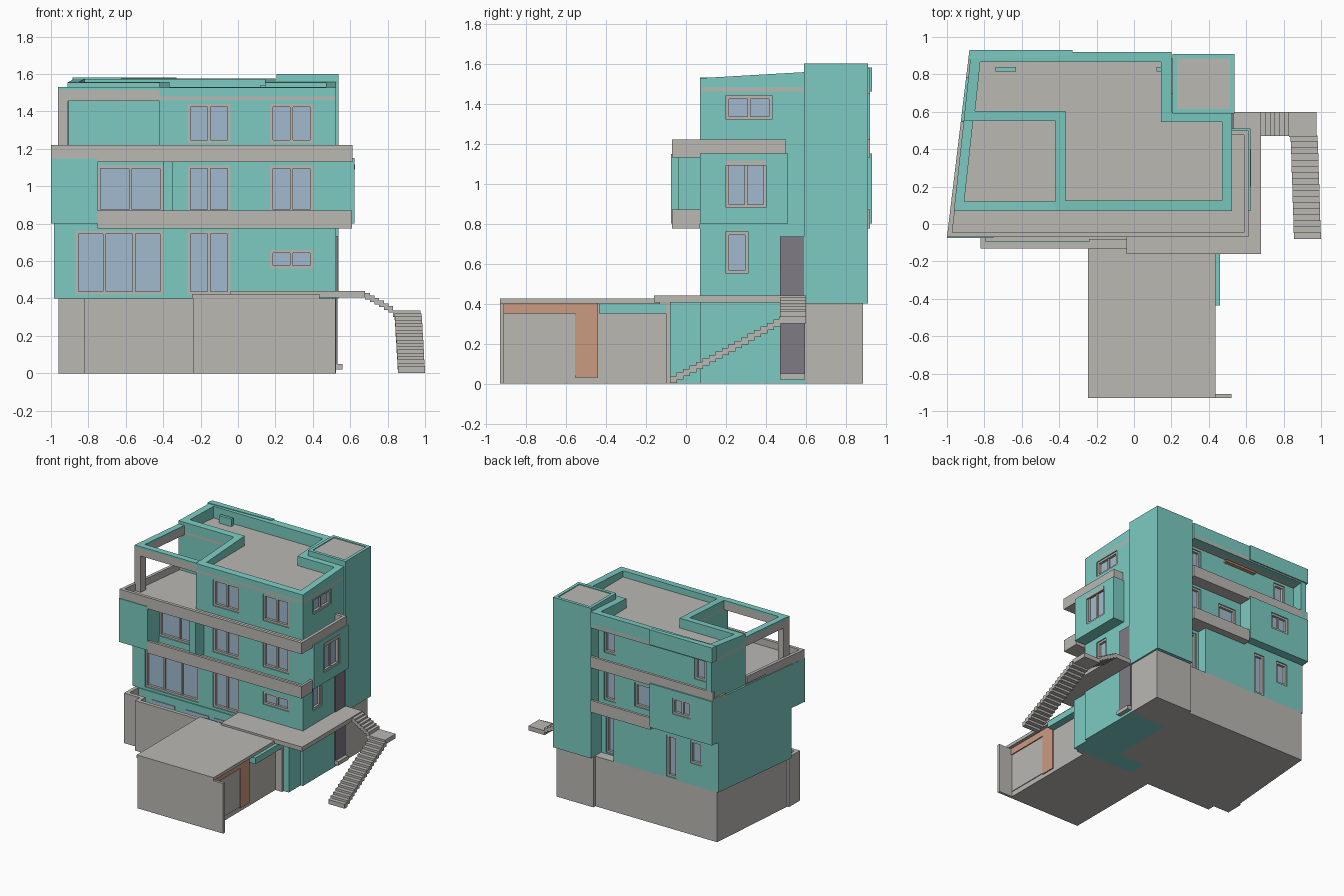
import bpy
import bmesh
from mathutils import Vector

old = bpy.data.objects.get("Cube")
if old:
    bpy.data.objects.remove(old, do_unlink=True)


def material(name, rgb):
    m = bpy.data.materials.new(name)
    m.use_nodes = True
    m.diffuse_color = (*rgb, 1)
    m.node_tree.nodes["Principled BSDF"].inputs["Base Color"].default_value = (*rgb, 1)
    return m


TEAL = material("teal render", (.20, .60, .54))
GREY = material("concrete grey", (.49, .48, .45))
GLASS = material("pale blue glass", (.36, .49, .62))
CLAY = material("clay red", (.60, .32, .22))
DARK = material("dark door", (.21, .20, .23))


def box(x0, x1, y0, y1, z0, z1, slope=0):
    return [(x0, y0), (x1, y0), (x1, y1), (x0, y1)], z0, z1, slope


def strip(path, w, z0, z1, slope=0, closed=False):
    """Mitred wall of width w on the left of a path."""
    p = [Vector(q) for q in path]
    n, inner = len(p), []
    for i, q in enumerate(p):
        dirs = []
        if closed or i > 0:
            dirs.append((q - p[i - 1]).normalized())
        if closed or i < n - 1:
            dirs.append((p[(i + 1) % n] - q).normalized())
        normals = [Vector((-d.y, d.x)) for d in dirs]
        m = sum(normals, Vector((0, 0))).normalized()
        inner.append(q + m * w / m.dot(normals[0]))
    return [([p[i], p[(i + 1) % n], inner[(i + 1) % n], inner[i]], z0, z1, slope)
            for i in range(n if closed else n - 1)]


def solid(name, mat, *prisms):
    """One object from upright prisms; slope tilts the tops along y."""
    bm = bmesh.new()
    for pts, z0, z1, slope in prisms:
        lo = [bm.verts.new((x, y, z0)) for x, y in pts]
        hi = [bm.verts.new((x, y, z1 + slope * y)) for x, y in pts]
        bm.faces.new(lo[::-1])
        bm.faces.new(hi)
        for i in range(len(pts)):
            j = (i + 1) % len(pts)
            bm.faces.new((lo[i], lo[j], hi[j], hi[i]))
    bmesh.ops.recalc_face_normals(bm, faces=bm.faces)
    me = bpy.data.meshes.new(name)
    bm.to_mesh(me)
    bm.free()
    me.materials.append(mat)
    ob = bpy.data.objects.new(name, me)
    bpy.context.scene.collection.objects.link(ob)
    return ob


def in_wall(axis, side, pos, a0, a1, z0, z1, d0, d1):
    """Box sunk from depth d0 to d1 behind a wall face."""
    e0, e1 = sorted((pos - side * d0, pos - side * d1))
    return box(a0, a1, e0, e1, z0, z1) if axis == "y" else box(e0, e1, a0, a1, z0, z1)


def glaze(wall, windows, depth=.035, f=.016):
    """Cut recesses in a wall and fit frames, mullions and glass."""
    cuts, frames, panes = [], [], []
    for axis, side, pos, a0, a1, z0, z1, n in windows:
        def part(b0, b1, c0, c1, d0, d1):
            return in_wall(axis, side, pos, b0, b1, c0, c1, d0, d1)
        cuts.append(part(a0, a1, z0, z1, -.02, depth))
        panes.append(part(a0, a1, z0, z1, depth - .008, depth + .002))
        frames += [part(a0, a1, z0, z0 + f, .008, depth), part(a0, a1, z1 - f, z1, .008, depth),
                   part(a0, a0 + f, z0 + f, z1 - f, .008, depth),
                   part(a1 - f, a1, z0 + f, z1 - f, .008, depth)]
        for i in range(1, n):
            c = a0 + (a1 - a0) * i / n
            frames.append(part(c - f / 2, c + f / 2, z0 + f, z1 - f, .015, depth))
    cutter = solid("window_cutter", TEAL, *cuts)
    cutter.hide_render = True
    mod = wall.modifiers.new("openings", "BOOLEAN")
    mod.object, mod.operation, mod.solver = cutter, "DIFFERENCE", "EXACT"
    deps = bpy.context.evaluated_depsgraph_get()
    cut_mesh = bpy.data.meshes.new_from_object(wall.evaluated_get(deps))
    wall.modifiers.clear()
    wall.data = cut_mesh
    bpy.data.objects.remove(cutter, do_unlink=True)
    solid(wall.name + "_window_frames", GREY, *frames)
    solid(wall.name + "_window_glass", GLASS, *panes)


def sx(y, inset=0):
    """Slanted boundary on the -x side."""
    return -1 + .12 * (y + .07) + inset


F, R, B = .07, .525, .82          # front, right and recessed back wall planes

# Basement, sunken front court and retaining walls
solid("basement", GREY, ([(sx(F, .04), F), (.2, F), (.2, .86), (sx(.86, .01), .86)], 0, .4, 0),
      box(.2, R, .595, .885, 0, .4))
solid("basement_side_wall", TEAL, box(.2, R, F, .596, 0, .405), box(-.04, .505, -.08, F, 0, .405))
solid("court_floor", GREY, box(-.95, -.04, -.06, F, 0, .05), box(-.81, -.04, -.12, -.05, 0, .05))
court = [(sx(F, .025), F), (-.96, -.07), (-.82, -.07), (-.82, -.13), (-.04, -.13)]
solid("court_walls", GREY, *strip(court, .03, 0, .4))
solid("court_lining", TEAL, box(-.79, -.05, -.1, -.094, .05, .395),
      box(-.92, -.05, F - .008, F, .05, .4))
solid("court_windows", GLASS, *[box(a, a + .2, F - .014, F - .007, .15, .34) for a in (-.8, -.5, -.25)])

# Garage with side doors
solid("garage", GREY, box(-.24, .40, -.93, -.08, 0, .40), box(.40, .52, -.93, -.91, 0, .4),
      box(.40, .46, -.10, -.08, 0, .4))
solid("garage_roof", GREY, box(-.245, .435, -.93, -.13, .4, .425))
solid("garage_clay_wall", CLAY, box(.40, .409, -.91, -.55, .35, .4), box(.40, .409, -.555, -.44, .03, .4))
solid("garage_door", GREY, box(.40, .406, -.905, -.555, .04, .345))
solid("garage_canopy", TEAL, box(.40, .46, -.435, -.1, .35, .4))

# Raised entrance terrace and stairs
solid("entrance_terrace", GREY, box(-.04, .68, -.16, F, .405, .44), box(R - .01, .68, F, .6, .405, .44))
steps = [box(.68 + .025 * i, .705 + .025 * i, .47, .6, .395 - .014 * i, .43 - .014 * i) for i in range(6)]
steps.append(box(.83, .975, .465, .6, .3, .335))
N = 17
for i in range(N):
    y = .47 - .55 * (i + 1) / N
    z = .32 - .3 * i / N
    s = .018 * i / N
    steps.append(box(.838 + s, .982 + s, y, y + .55 / N + .003, z - .035, z))
solid("stairs", GREY, *steps)
solid("door_step", GREY, box(R, .56, .47, .595, .02, .05))
solid("side_doors", DARK, box(R, R + .008, .47, .595, .05, .4), box(R, R + .008, .47, .595, .44, .735))

# Ground floor
ground = solid("ground_floor", TEAL, ([(sx(F), F), (R, F), (R, .7), (.2, .7), (.2, .78), (.04, .78),
                                       (.04, .86), (sx(.86), .86)], .4, .8, 0))
glaze(ground, [("y", -1, F, -.87, -.4, .42, .76, 3), ("y", -1, F, -.27, -.04, .42, .76, 2),
               ("y", -1, F, .17, .4, .56, .66, 2), ("x", 1, R, .2, .31, .55, .76, 1),
               ("y", 1, .86, -.52, -.43, .41, .74, 1), ("y", 1, .86, -.74, -.64, .57, .75, 1),
               ("y", 1, .78, .06, .16, .41, .75, 1)])

# Middle floor with its projecting bays
middle = solid("middle_floor", TEAL, ([(sx(F), F), (R, F), (R, .7), (.2, .7), (.2, B),
                                       (sx(B), B)], .8, 1.15, 0))
glaze(middle, [("y", -1, F, -.75, -.4, .86, 1.11, 2), ("y", -1, F, -.27, -.04, .86, 1.11, 2),
               ("y", -1, F, .17, .4, .86, 1.11, 2), ("y", 1, B, -.28, -.12, .87, 1.06, 1),
               ("y", 1, B, .05, .15, .85, 1.11, 1)])
side_bay = solid("side_bay", TEAL, box(R - .05, .622, F, .51, .8, 1.15))
glaze(side_bay, [("x", 1, .622, .2, .4, .88, 1.115, 2)])
solid("side_bay_lintel", GREY, box(.61, .625, .2, .4, 1.09, 1.115))
back_bay = solid("back_bay", TEAL, ([(sx(.8), .8), (-.33, .8), (-.33, .93), (sx(.93), .93)], .8, 1.15, 0))
glaze(back_bay, [("y", 1, .93, -.69, -.53, .96, 1.09, 2)])
solid("front_bay", TEAL, ([(sx(-.075), -.075), (-.75, -.075), (-.75, F), (sx(F), F)], .8, 1.148, 0))
solid("balcony_partition", TEAL, box(-.40, -.35, -.04, F, .82, 1.15))

# Balconies: thin floor plates with upstand rims
solid("middle_balcony", GREY, box(-.75, .61, -.07, F, .775, .81),
      *strip([(-.75, -.07), (.61, -.07), (.61, F)], .02, .81, .87))
solid("back_balcony", GREY, box(-.33, .2, .78, .92, .775, .81),
      *strip([(.2, .92), (-.33, .92)], .02, .81, .87))
solid("upper_terrace", GREY, ([(sx(-.07), -.07), (.612, -.07), (.612, .5), (.45, .5), (.45, .55),
                               (sx(.55, .01), .55)], 1.13, 1.165, 0),
      *strip([(sx(.55), .55), (sx(-.07), -.07), (.612, -.07), (.612, .5), (R, .5)], .025, 1.165, 1.22))
solid("upper_back_balcony", GREY, ([(sx(.78), .78), (.2, .78), (.2, .92), (sx(.92), .92)], 1.13, 1.165, 0),
      *strip([(.2, .92), (sx(.92), .92)], .02, 1.165, 1.22))

# Top floor
top = solid("top_floor", TEAL, ([(-.42, F), (R, F), (R, .7), (.2, .7), (.2, B), (sx(B, .015), B),
                                 (sx(.55, .015), .55), (-.42, .55)], 1.15, 1.46, 0))
glaze(top, [("y", -1, F, -.27, -.04, 1.23, 1.44, 2), ("y", -1, F, .17, .4, 1.23, 1.44, 2),
            ("x", 1, R, .2, .43, 1.32, 1.44, 2), ("y", 1, B, -.75, -.65, 1.23, 1.43, 1),
            ("y", 1, B, .05, .15, 1.23, 1.43, 1)])
solid("back_corner_fin", TEAL, ([(sx(B, .012), B), (sx(B, .06), B), (sx(.92, .06), .92),
                                 (sx(.92, .012), .92)], 1.15, 1.46, 0))
solid("back_awning", CLAY, box(-.45, -.17, B, .85, 1.42, 1.435))

# Roof with a sloping parapet
outline = [(-.42, F), (R, F), (R, .6), (.2, .6), (.2, .92), (sx(.92, .01), .92), (sx(.55, .015), .55), (-.42, .55)]
solid("roof_deck", GREY, (outline, 1.45, 1.48, 0))
solid("parapet", TEAL, *strip(outline, .055, 1.449, 1.523, .058, True))
solid("raised_back_parapet", TEAL, ([(sx(.88), .88), (-.33, .9), (-.33, .93), (sx(.93), .93)], 1.46, 1.58, 0))
solid("roof_vents", TEAL, box(-.74, -.63, .815, .84, 1.48, 1.54), box(.12, .19, .815, .84, 1.48, 1.54))

# Open frame over the roof terrace
frame = [(sx(.56, .015), .56), (sx(F, .02), F), (-.42, F)]
solid("terrace_beam", GREY, *strip(frame, .05, 1.455, 1.515))
solid("terrace_beam_cap", TEAL, *strip(frame, .05, 1.515, 1.53))
solid("terrace_column", GREY, ([(-.963, F), (-.91, F), (-.905, .13), (-.955, .13)], 1.16, 1.455, 0))

# Stair tower
tower = [(.205, .59), (.538, .59), (.538, .91), (.205, .91)]
solid("stair_tower", TEAL, (tower, .4, 1.585, 0), *strip(tower, .025, 1.585, 1.6, 0, True))
solid("tower_cap", GREY, box(.23, .513, .615, .885, 1.585, 1.594))
